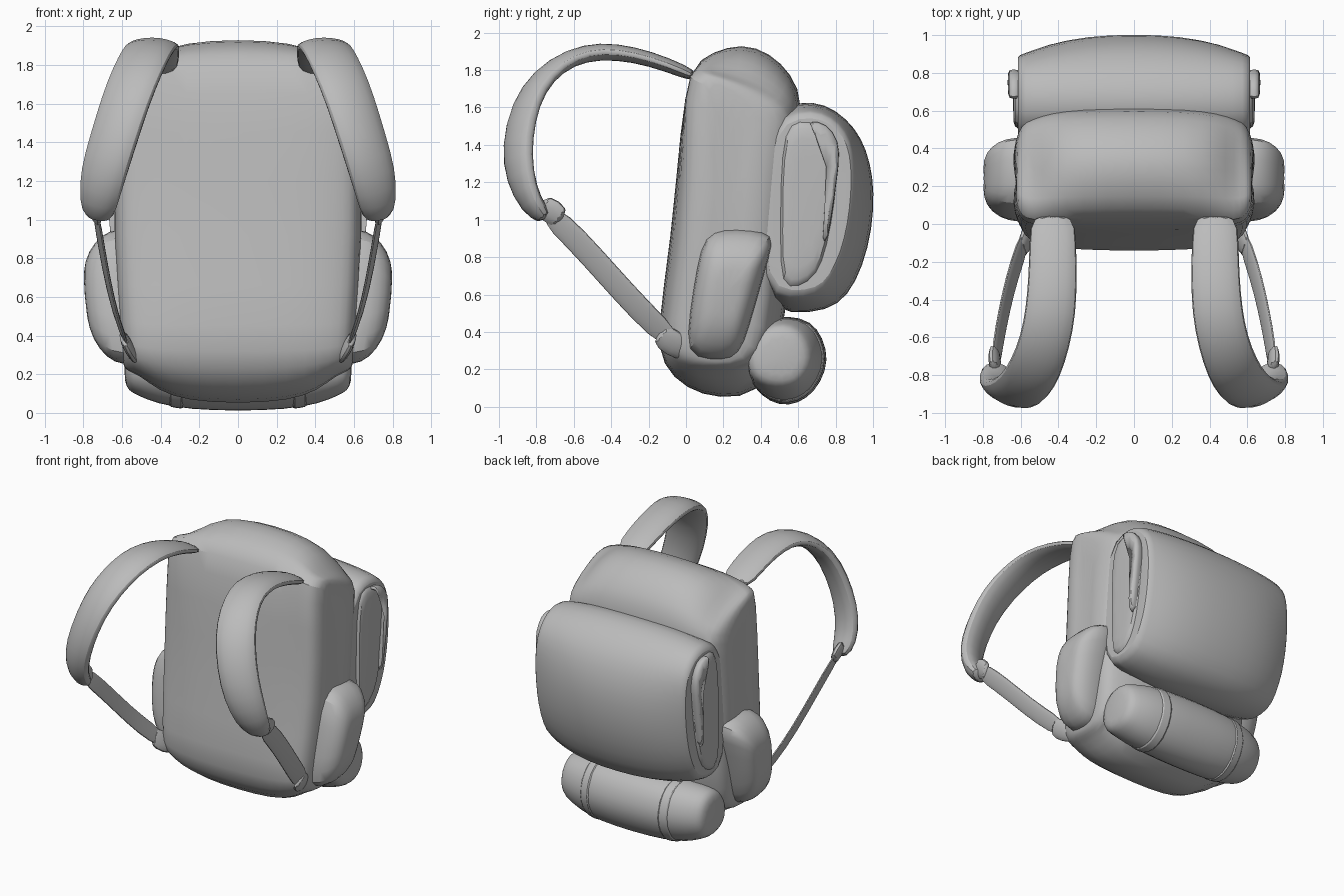
import bpy, bmesh, math
from mathutils import Vector

if "Cube" in bpy.data.objects:
    bpy.data.objects.remove(bpy.data.objects["Cube"])

grey = bpy.data.materials.new("grey_fabric")
grey.diffuse_color = (0.5, 0.5, 0.5, 1)
grey.use_nodes = True
grey.node_tree.nodes["Principled BSDF"].inputs["Base Color"].default_value = grey.diffuse_color


def make(name, rings, sub=1, angle=50):
    """Skin a list of closed rings, cap both ends, smooth."""
    bm = bmesh.new()
    vs = [[bm.verts.new(p) for p in r] for r in rings]
    n = len(rings[0])
    for a, b in zip(vs, vs[1:]):
        for i in range(n):
            j = (i + 1) % n
            bm.faces.new((a[i], a[j], b[j], b[i]))
    bm.faces.new(vs[0][::-1])
    bm.faces.new(vs[-1])
    bmesh.ops.recalc_face_normals(bm, faces=bm.faces)
    me = bpy.data.meshes.new(name)
    bm.to_mesh(me)
    bm.free()
    ob = bpy.data.objects.new(name, me)
    bpy.context.collection.objects.link(ob)
    me.materials.append(grey)
    if sub:
        ob.modifiers.new("soft", 'SUBSURF').levels = sub
        ob.modifiers["soft"].render_levels = sub
    bpy.context.view_layer.objects.active = ob
    ob.select_set(True)
    bpy.ops.object.shade_smooth_by_angle(angle=math.radians(angle))
    ob.select_set(False)
    return ob


def pillow(name, mid, side, stations, width=lambda z: 1, sub=1):
    """Loft along x from a middle (y, z) profile to a side profile.
    Stations are (x, blend, y scale, optional z scale) about the profile centre."""
    rings = []
    for x, t, sy, *sz in stations:
        sz = sz[0] if sz else sy
        pts = [Vector(a).lerp(Vector(b), t) for a, b in zip(mid, side)]
        c = sum(pts, Vector((0, 0))) / len(pts)
        pts = [Vector((c.x + (p.x - c.x) * sy, c.y + (p.y - c.y) * sz)) for p in pts]
        rings.append([(x * width(p.y), p.x, p.y) for p in pts])
    return make(name, rings, sub)


def both(half):
    return [(-h[0], *h[1:]) for h in reversed(half)] + [h for h in half if h[0] > 0]


def interp(table):
    def f(z):
        if z <= table[0][0]:
            return table[0][1]
        for (a, u), (b, v) in zip(table, table[1:]):
            if z <= b:
                return u + (v - u) * (z - a) / (b - a)
        return table[-1][1]
    return f


# main bag
body_mid = [(-.16, .4), (-.13, .22), (0, .09), (.18, .035), (.4, .06), (.52, .3), (.56, .8),
            (.6, 1.3), (.63, 1.63), (.57, 1.78), (.45, 1.9), (.3, 1.95), (.14, 1.9),
            (.02, 1.82), (-.03, 1.5), (-.08, .9)]
body_side = [(-.11, .4), (-.1, .27), (0, .21), (.12, .19), (.36, .2), (.46, .36), (.48, .8),
             (.52, 1.3), (.58, 1.58), (.5, 1.65), (.4, 1.71), (.28, 1.76), (.13, 1.8),
             (0, 1.82), (-.01, 1.5), (-.03, .9)]
body_w = interp([(.05, .88), (.25, .92), (.5, .95), (1, 1), (1.4, .98), (1.85, .95)])
pillow("main_bag", body_mid, body_side,
       both([(0, 0, 1), (.3, .1, 1), (.46, .45, 1), (.56, 1, 1), (.615, 1, .9, .98),
             (.645, 1, .66, .95), (.655, 1, .3, .9)]),
       body_w)

# large back pocket
pocket_mid = [(.4, .56), (.55, .49), (.76, .51), (.87, .59), (.95, .75), (1, .95), (1.01, 1.15),
              (.99, 1.3), (.94, 1.44), (.86, 1.54), (.75, 1.62), (.6, 1.64), (.45, 1.56), (.4, 1.1)]
pocket_side = [(.4, .62), (.55, .57), (.7, .59), (.77, .66), (.84, .8), (.88, .97), (.9, 1.15),
               (.9, 1.3), (.88, 1.43), (.82, 1.52), (.73, 1.58), (.6, 1.59), (.45, 1.52), (.4, 1.1)]
pillow("back_pocket", pocket_mid, pocket_side,
       both([(0, 0, 1), (.25, .1, 1), (.46, .5, 1), (.59, 1, 1), (.62, 1, .95), (.61, 1, .7)]))

# lower pouch
roll_mid = [(.36, .1), (.45, .02), (.55, 0), (.65, .04), (.725, .13), (.765, .25), (.735, .37),
            (.67, .46), (.55, .49), (.42, .47), (.34, .36), (.32, .2)]
roll_side = [(.35, .15), (.43, .11), (.52, .1), (.6, .12), (.65, .18), (.675, .26), (.65, .36),
             (.6, .42), (.52, .45), (.42, .43), (.35, .36), (.32, .24)]
pillow("lower_pouch", roll_mid, roll_side,
       both([(0, 0, 1), (.25, .08, 1), (.42, .4, 1), (.52, .85, 1), (.565, 1, .94), (.59, 1, .65)]))

side_pocket = [(.0, .28), (.12, .25), (.25, .25), (.31, .33), (.37, .55), (.45, .82), (.47, .92),
               (.35, .95), (.2, .95), (.1, .92), (.06, .75), (.02, .5)]
gusset = [(.5, .62), (.6, .62), (.7, .68), (.76, .85), (.8, 1.1), (.82, 1.3), (.8, 1.44),
          (.72, 1.53), (.6, 1.55), (.52, 1.5), (.5, 1.2), (.5, .9)]
piping = [(.72, .86), (.76, .88), (.79, 1.1), (.82, 1.3), (.82, 1.42), (.75, 1.52), (.66, 1.53),
          (.66, 1.5), (.73, 1.48), (.77, 1.4), (.77, 1.3), (.75, 1.1)]
pocket_w = interp([(.25, .9), (.45, .97), (.75, 1), (.95, .94)])


def ribbon(name, path, sub=1):
    """Padded strip; each path entry is (centre, width direction, half width, half thickness)."""
    rings = []
    for i, (c, w, hw, ht) in enumerate(path):
        t = (Vector(path[min(i + 1, len(path) - 1)][0]) - Vector(path[max(i - 1, 0)][0])).normalized()
        w = Vector(w)
        w = (w - t * w.dot(t)).normalized()
        n = t.cross(w)
        rings.append([Vector(c) + w * hw * a + n * ht * b for a, b in
                      ((-1, -.3), (-.6, -.8), (0, -1), (.6, -.8), (1, -.3),
                       (1, .3), (.6, .8), (0, 1), (-.6, .8), (-1, .3))])
    return make(name, rings, sub)


for s, tag in ((1, "right"), (-1, "left")):
    # thin band sewn around the pouch
    pillow("pouch_band_" + tag, roll_mid, roll_side,
           [(s * .28, .12, .99), (s * .282, .13, 1.012), (s * .358, .26, 1.012), (s * .36, .26, .99)])
    # side bottle pocket
    pillow("side_pocket_" + tag, side_pocket, side_pocket,
           [(s * .5, 0, 1), (s * .66, 0, 1.02), (s * .745, 0, .92), (s * .795, 0, .66),
            (s * .805, 0, .35)],
           pocket_w)
    # side panel of the back pocket with a raised edge
    pillow("pocket_gusset_" + tag, gusset, gusset,
           [(s * .5, 0, 1), (s * .6, 0, 1), (s * .635, 0, .93), (s * .64, 0, .6)])
    pillow("gusset_piping_" + tag, piping, piping,
           [(s * .57, 0, 1), (s * .65, 0, 1), (s * .67, 0, .97)])

    # padded shoulder strap: (x, y, z, tilt, half width, half thickness)
    pts = [(.43, .06, 1.76, 0, .12, .035), (.43, -.1, 1.83, 0, .125, .04),
           (.43, -.28, 1.885, 0, .13, .045), (.44, -.46, 1.905, .05, .135, .05),
           (.47, -.62, 1.87, .15, .135, .05), (.52, -.765, 1.77, .3, .14, .055),
           (.58, -.86, 1.62, .42, .14, .06), (.645, -.905, 1.41, .5, .137, .065),
           (.7, -.89, 1.23, .5, .13, .065), (.725, -.83, 1.08, .45, .105, .06),
           (.725, -.745, 1.0, .4, .07, .045)]
    ribbon("shoulder_strap_" + tag,
           [((s * x, y, z), (s, k, 0), w, t) for x, y, z, k, w, t in pts])

    # thin webbing running back to the bag
    web = [(.735, -.74, 1.04), (.715, -.6, .91), (.68, -.42, .71), (.635, -.24, .51), (.57, -.06, .34)]
    ribbon("webbing_" + tag, [((s * x, y, z), (.3 * s, .7, .7), .068, .014) for x, y, z in web])

    # adjuster at the strap end and anchor tab at the bag
    ribbon("strap_adjuster_" + tag,
           [((s * .74, -.79, 1.1), (.3 * s, .7, .7), .07, .035),
            ((s * .735, -.65, .99), (.3 * s, .7, .7), .08, .03)])
    ribbon("anchor_tab_" + tag,
           [((s * .6, -.15, .4), (.2 * s, .7, .7), .07, .025),
            ((s * .56, -.06, .33), (.2 * s, .7, .7), .075, .03),
            ((s * .53, .02, .29), (.2 * s, .7, .7), .06, .03)])
